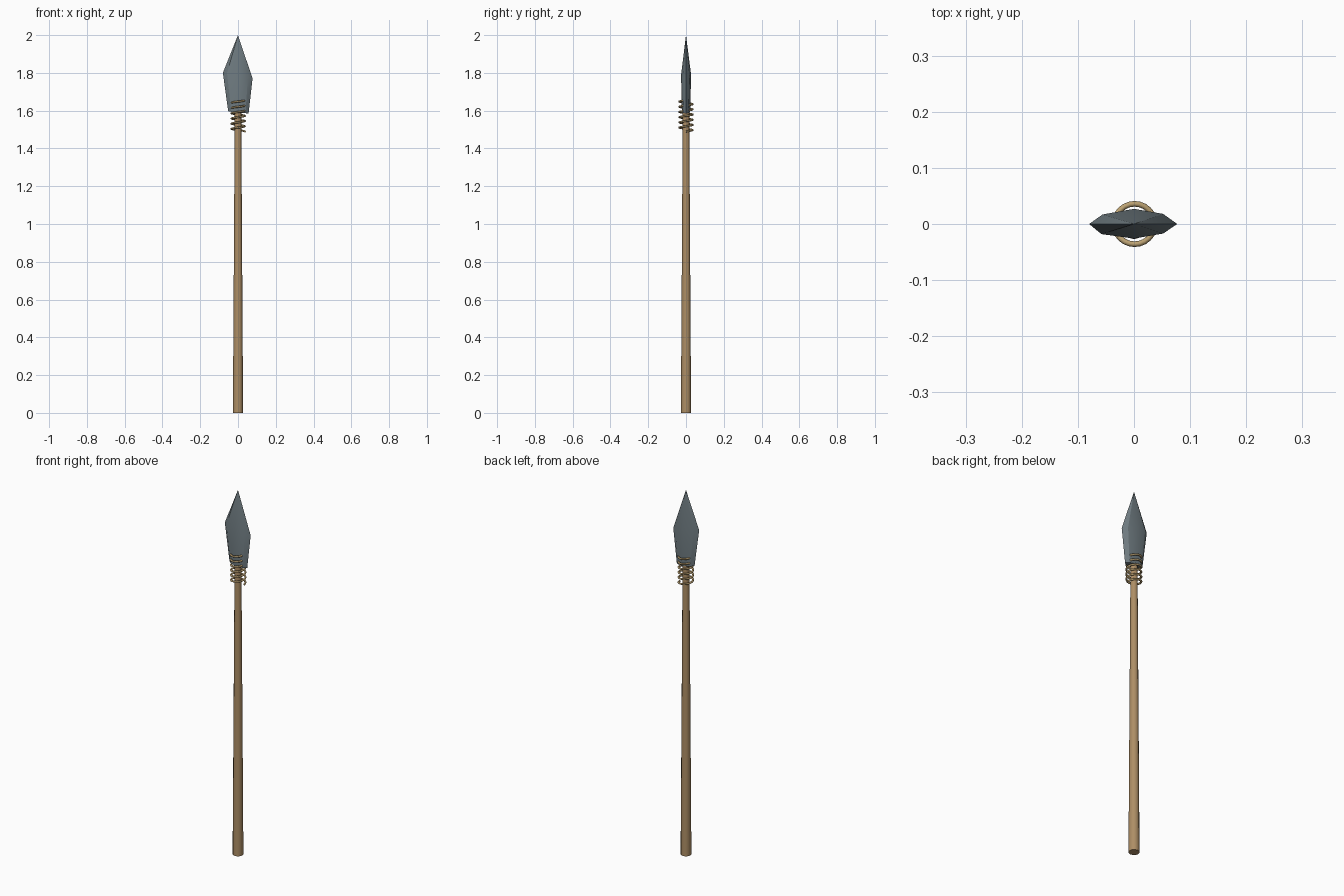
import bpy, bmesh, math

if "Cube" in bpy.data.objects:
    bpy.data.objects.remove(bpy.data.objects["Cube"])


def material(name, rgb):
    m = bpy.data.materials.new(name)
    m.diffuse_color = (*rgb, 1)
    m.use_nodes = True
    m.node_tree.nodes["Principled BSDF"].inputs["Base Color"].default_value = m.diffuse_color
    return m


wood = material("wood", (0.42, 0.27, 0.13))
stone = material("stone", (0.16, 0.20, 0.22))
cord = material("cord", (0.50, 0.36, 0.17))


def add_mesh(name, bm, mat):
    bmesh.ops.recalc_face_normals(bm, faces=bm.faces)
    me = bpy.data.meshes.new(name)
    bm.to_mesh(me)
    bm.free()
    ob = bpy.data.objects.new(name, me)
    bpy.context.collection.objects.link(ob)
    me.materials.append(mat)
    return ob


def smooth(ob, deg):
    bpy.ops.object.select_all(action='DESELECT')
    ob.select_set(True)
    bpy.context.view_layer.objects.active = ob
    bpy.ops.object.shade_smooth_by_angle(angle=math.radians(deg))


# Tapered wooden shaft
bpy.ops.mesh.primitive_cone_add(vertices=12, radius1=0.027, radius2=0.017,
                                depth=1.62, location=(0, 0, 0.81))
shaft = bpy.context.object
shaft.name = "shaft"
shaft.data.materials.append(wood)
smooth(shaft, 40)

# Flat knapped spearhead: eight-sided rings (x, y, z) joined to a point
rings = [
    [(-0.052, 0, 1.597), (-0.036, -0.014, 1.594), (0, -0.022, 1.59), (0.04, -0.014, 1.587),
     (0.056, 0, 1.585), (0.04, 0.014, 1.587), (0, 0.022, 1.59), (-0.036, 0.014, 1.594)],
    [(-0.080, 0, 1.80), (-0.058, -0.018, 1.80), (0, -0.026, 1.79), (0.052, -0.017, 1.775),
     (0.077, 0, 1.77), (0.052, 0.018, 1.775), (0, 0.027, 1.79), (-0.056, 0.017, 1.80)],
]
bm = bmesh.new()
low, mid = [[bm.verts.new(p) for p in ring] for ring in rings]
tip = bm.verts.new((0, 0, 2.0))
for i in range(8):
    j = (i + 1) % 8
    bm.faces.new((low[i], low[j], mid[j], mid[i]))
    bm.faces.new((mid[i], mid[j], tip))
bm.faces.new(low[::-1])
head = add_mesh("spearhead", bm, stone)
smooth(head, 25)

# Coiled cord binding: a tube swept along a helix
R, wire, turns, steps, sides = 0.036, 0.005, 6, 24, 8
z0, z1 = 1.49, 1.655
bm = bmesh.new()
loops = []
for k in range(turns * steps + 1):
    a = math.tau * k / steps
    z = z0 + (z1 - z0) * k / (turns * steps)
    loop = []
    for s in range(sides):
        b = math.tau * s / sides
        r = R + wire * math.cos(b)
        loop.append(bm.verts.new((0.001 + r * math.cos(a), r * math.sin(a),
                                  z + wire * math.sin(b))))
    loops.append(loop)
for p, q in zip(loops, loops[1:]):
    for s in range(sides):
        t = (s + 1) % sides
        bm.faces.new((p[s], p[t], q[t], q[s]))
bm.faces.new(loops[0])
bm.faces.new(loops[-1])
binding = add_mesh("cord_binding", bm, cord)
smooth(binding, 50)
